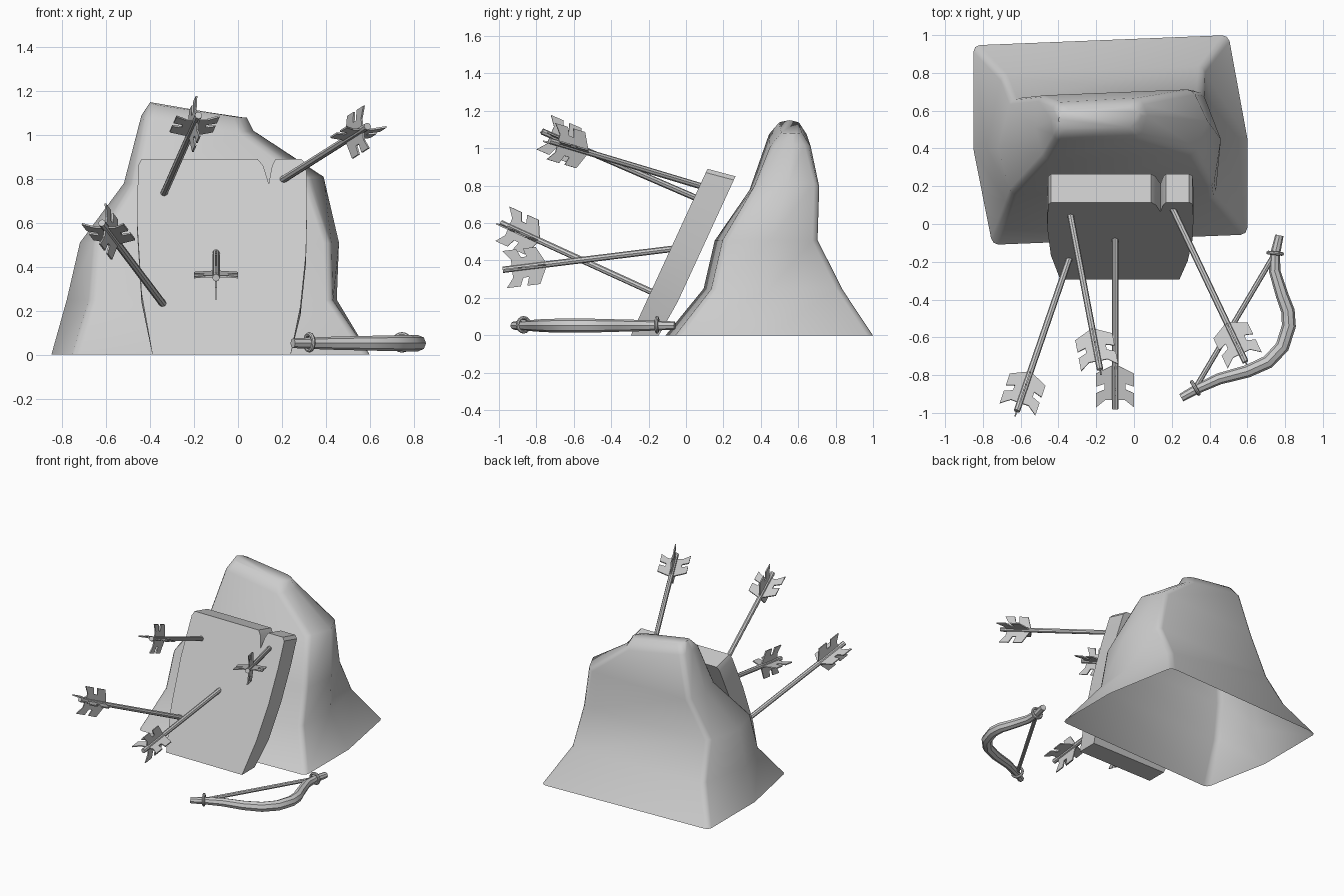
import bpy, bmesh, math
from mathutils import Vector

cube = bpy.data.objects.get("Cube")
if cube:
    bpy.data.objects.remove(cube, do_unlink=True)

# One plain stone-grey colour for every part
grey = bpy.data.materials.new("plain grey")
grey.use_nodes = True
grey.diffuse_color = (0.6, 0.6, 0.6, 1)
grey.node_tree.nodes["Principled BSDF"].inputs["Base Color"].default_value = (0.6, 0.6, 0.6, 1)


def finish(obj, angle=40):
    """Give an object its material and edge-aware smooth shading."""
    obj.data.materials.clear()
    obj.data.materials.append(grey)
    bpy.ops.object.select_all(action="DESELECT")
    obj.select_set(True)
    bpy.context.view_layer.objects.active = obj
    bpy.ops.object.shade_smooth_by_angle(angle=math.radians(angle))
    return obj


def from_bmesh(name, bm, angle=40):
    bmesh.ops.recalc_face_normals(bm, faces=bm.faces)
    mesh = bpy.data.meshes.new(name)
    bm.to_mesh(mesh)
    bm.free()
    obj = bpy.data.objects.new(name, mesh)
    bpy.context.collection.objects.link(obj)
    return finish(obj, angle)


def tube(name, points, radii, depth):
    """Round rod following a path, with a radius factor per point."""
    curve = bpy.data.curves.new(name, "CURVE")
    curve.dimensions = "3D"
    curve.bevel_depth = depth
    curve.bevel_resolution = 2
    curve.use_fill_caps = True
    spline = curve.splines.new("POLY")
    spline.points.add(len(points) - 1)
    for node, point, radius in zip(spline.points, points, radii):
        node.co = (*point, 1)
        node.radius = radius
    obj = bpy.data.objects.new(name, curve)
    bpy.context.collection.objects.link(obj)
    bpy.ops.object.select_all(action="DESELECT")
    obj.select_set(True)
    bpy.context.view_layer.objects.active = obj
    bpy.ops.object.convert(target="MESH")
    return finish(bpy.context.object)


# Rock mound: six-sided rings, each given as heights at the -x and +x ends,
# y at front / middle / back, then x of the -x side and of the +x side
rings = [
    ((0, 0), (-.08, .43, .98), (-.75, -.85, -.85), (.6, .6, .5)),
    ((.25, .25), (.12, .43, .82), (-.67, -.78, -.7), (.43, .45, .37)),
    ((.51, .51), (.18, .43, .69), (-.65, -.72, -.65), (.42, .46, .36)),
    ((.78, .81), (.36, .53, .7), (-.48, -.52, -.5), (.32, .39, .31)),
    ((1.08, 1.02), (.46, .57, .66), (-.42, -.44, -.42), (.03, .07, .04)),
    ((1.14, 1.08), (.51, .57, .62), (-.39, -.4, -.38), (.01, .04, .01)),
]
bm = bmesh.new()
loops = []
for (z_right, z_left), ys, right, left in rings:
    corners = [(right[0], ys[0], z_right)]
    corners += [(x, y, z_left) for x, y in zip(left, ys)]
    corners += [(right[2], ys[2], z_right), (right[1], ys[1], z_right + .01 * (z_right > 1))]
    loops.append([bm.verts.new((x, y + .04 * x, z)) for x, y, z in corners])
for low, high in zip(loops, loops[1:]):
    for i in range(6):
        j = (i + 1) % 6
        bm.faces.new((low[i], low[j], high[j], high[i]))
bm.faces.new(loops[-1])
ridges = [bm.edges.get((low[i], high[i]))
          for low, high in zip(loops, loops[1:]) for i in (0, 1, 3, 4)]
bmesh.ops.bevel(bm, geom=ridges, offset=.03, segments=2, profile=.5, affect="EDGES")
from_bmesh("rock_mound", bm, 60)

# Leaning target slab with a chipped notch in its top edge
outline = [(-.39, 0), (.24, 0), (.285, .22), (.31, .46), (.315, .7), (.31, .87), (.29, .89),
           (.17, .89), (.155, .86), (.14, .78), (.115, .86), (.09, .89),
           (-.44, .89), (-.455, .86), (-.46, .6), (-.44, .28)]
LEAN = .41 / .89
bm = bmesh.new()
front = [bm.verts.new((x, -.295 + z * LEAN, z)) for x, z in outline]
back = [bm.verts.new((x, -.145 + z * LEAN, max(0, z - .04))) for x, z in outline]
bm.faces.new(front)
bm.faces.new(back[::-1])
for i in range(len(outline)):
    j = (i + 1) % len(outline)
    bm.faces.new((front[i], back[i], back[j], front[j]))
from_bmesh("target_slab", bm, 25)


# Arrows: a round shaft with four notched vanes at the tail
VANE = [(.235, .01), (.19, .1), (.12, .1), (.135, .055), (.105, .055),
        (.085, .1), (.01, .1), (.05, .05), (.05, .01)]


def arrow(name, start, end):
    start, end = Vector(start), Vector(end)
    axis = (end - start).normalized()
    tube(name + "_shaft", [start - axis * .03, end], (1, 1), .017)
    side = axis.cross(Vector((0, 0, 1))).normalized()
    up = side.cross(axis)
    bm = bmesh.new()
    for out, across in ((side, up), (up, side), (-side, up), (-up, side)):
        sheets = []
        for shift in (-.004, .004):
            sheets.append([bm.verts.new(end - axis * s + out * r + across * shift)
                           for s, r in VANE])
        bm.faces.new(sheets[0])
        bm.faces.new(sheets[1][::-1])
        for i in range(len(VANE)):
            j = (i + 1) % len(VANE)
            bm.faces.new((sheets[0][i], sheets[1][i], sheets[1][j], sheets[0][j]))
    from_bmesh(name + "_fletching", bm, 20)


arrow("upper_right_arrow", (-.335, .04, .74), (-.18, -.77, 1.09))
arrow("upper_left_arrow", (.21, .07, .8), (.59, -.73, 1.04))
arrow("lower_right_arrow", (-.345, -.19, .235), (-.62, -.99, .6))
arrow("lower_centre_arrow", (-.1, -.09, .46), (-.1, -.98, .35))

# Bow lying on the ground beside the mound
path = [(.77, -.06), (.747, -.16), (.745, -.25), (.785, -.38), (.815, -.46), (.82, -.54),
        (.785, -.65), (.71, -.73), (.6, -.78), (.45, -.82), (.34, -.87), (.25, -.92)]
last = len(path) - 1
tube("bow_limb", [(x, y, .052) for x, y in path],
     [.65 + .45 * math.sin(math.pi * i / last) for i in range(last + 1)], .034)
tube("bow_string", [(.75, -.15, .055), (.33, -.86, .055)], (1, 1), .014)

# Binding rings where the string meets the limb
for name, spot, along in (("left_binding", (.747, -.155, .056), (.1, 1, 0)),
                          ("right_binding", (.325, -.868, .056), (.85, .5, 0))):
    turn = Vector(along).to_track_quat("Z", "Y").to_euler()
    bpy.ops.mesh.primitive_torus_add(location=spot, rotation=turn, major_segments=16,
                                     minor_segments=8, major_radius=.037, minor_radius=.01)
    bpy.context.object.name = name
    finish(bpy.context.object)
